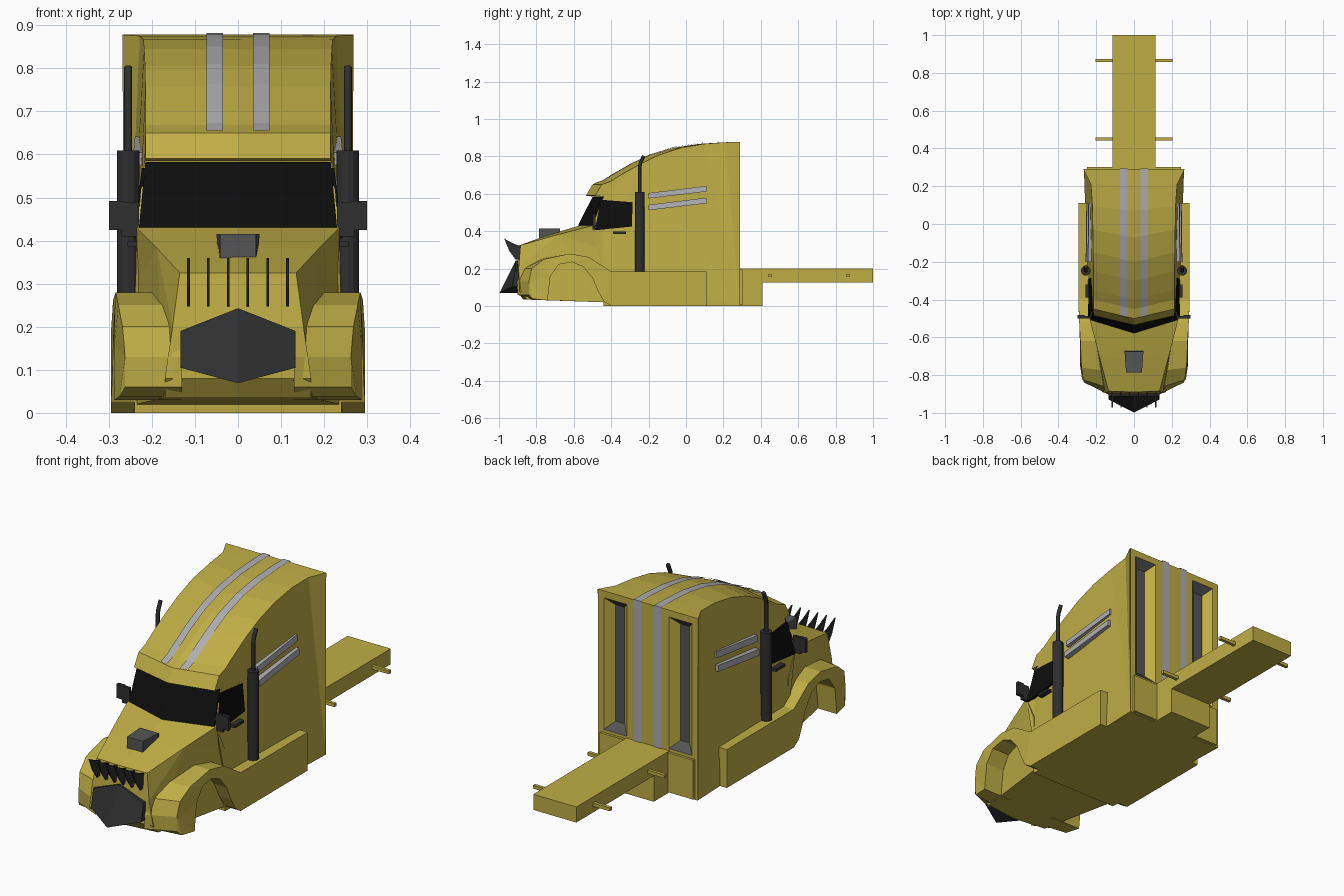
import bpy, bmesh
from mathutils import Vector

if "Cube" in bpy.data.objects:
    bpy.data.objects.remove(bpy.data.objects["Cube"])


def material(name, rgb):
    m = bpy.data.materials.new(name)
    m.diffuse_color = (*rgb, 1)
    m.use_nodes = True
    m.node_tree.nodes["Principled BSDF"].inputs["Base Color"].default_value = m.diffuse_color
    return m


YELLOW = material("yellow_paint", (0.52, 0.42, 0.06))
DARK = material("dark_metal", (0.028, 0.028, 0.028))
GLASS = material("black_glass", (0.004, 0.004, 0.004))
SILVER = material("silver_stripe", (0.42, 0.42, 0.44))
GREY = material("grey_metal", (0.09, 0.09, 0.09))


def mesh(name, verts, faces, mat, recalc=True):
    bm = bmesh.new()
    vs = [bm.verts.new(v) for v in verts]
    for f in faces:
        bm.faces.new([vs[i] for i in f])
    if recalc:
        bmesh.ops.recalc_face_normals(bm, faces=bm.faces)
    bmesh.ops.triangulate(bm, faces=[f for f in bm.faces if len(f.verts) > 4])
    return finish(name, bm, mat)


def finish(name, bm, *mats):
    me = bpy.data.meshes.new(name)
    bm.to_mesh(me)
    bm.free()
    for m in mats:
        me.materials.append(m)
    ob = bpy.data.objects.new(name, me)
    bpy.context.collection.objects.link(ob)
    return ob


def loft(name, prof, mat, skip=()):
    """Closed side profile of (y, z, half width, sweep back at the edges)."""
    n = len(prof)
    verts = [(s * w, y + abs(s) * d, z) for y, z, w, d in prof for s in (-1, 0, 1)]
    faces = []
    for i in range(n):
        if i not in skip:
            a, b = 3 * i, 3 * ((i + 1) % n)
            faces += [(a, a + 1, b + 1, b), (a + 1, a + 2, b + 2, b + 1)]
    faces += [range(0, 3 * n, 3), range(2, 3 * n, 3)]
    return mesh(name, verts, faces, mat)


def prism(name, inner, outer, mat):
    n = len(inner)
    faces = [(i, (i + 1) % n, n + (i + 1) % n, n + i) for i in range(n)]
    return mesh(name, inner + outer, faces + [range(n), range(n, 2 * n)], mat)


def side_plate(name, pts, x0, x1, mat, lean=0.0):
    """Slab with a (y, z) outline on both sides, leaning inward as z rises."""
    z0 = min(p[1] for p in pts)
    for tag, s in (("right", 1), ("left", -1)):
        prism(f"{name}_{tag}", [(s * x0, y, z) for y, z in pts],
              [(s * (x1 - lean * (z - z0)), y, z) for y, z in pts], mat)


def box(name, x, y, z, mat):
    c = [(x[0], y[0]), (x[1], y[0]), (x[1], y[1]), (x[0], y[1])]
    return prism(name, [(*p, z[0]) for p in c], [(*p, z[1]) for p in c], mat)


# Cab and sleeper: roof line, open back, then underside and windshield frame
roof = [(-.50, .65, .215, .05), (-.45, .668, .215, .05), (-.40, .70, .215, .05),
        (-.30, .757, .215, .05), (-.20, .805, .216, .05), (-.07, .845, .218, .04),
        (.07, .867, .22, .025), (.20, .875, .228, .01), (.29, .878, .268, 0)]
cab = [(-.535, .59, .215, .05)] + roof + [
    (.29, 0, .265, 0), (-.44, 0, .24, 0), (-.45, .2, .24, 0),
    (-.57, .43, .235, .07), (-.49, .585, .217, .05)]
loft("cab", cab, YELLOW, skip=(9,))
loft("windshield", [(-.578, .43, .23, .07), (-.50, .583, .215, .05),
                    (-.47, .583, .21, .05), (-.55, .43, .225, .07)], GLASS)

# Hood with nose and bumper
loft("hood", [(-.57, .43, .236, .07), (-.73, .382, .188, .045), (-.89, .325, .135, .005),
              (-.905, .2, .152, .01), (-.905, .08, .17, .015), (-.87, .035, .17, .02),
              (-.44, .02, .235, 0), (-.44, .3, .238, 0)], YELLOW)

# Front fenders with wheel arch: (y, z, outer x, outer edge sweep)
fender = [(-.90, .06, .262, .06), (-.905, .13, .262, .065), (-.87, .20, .268, .045),
          (-.78, .25, .278, .02), (-.62, .28, .284, 0), (-.52, .262, .29, 0),
          (-.40, .185, .295, 0), (-.40, 0, .295, 0), (-.44, .025, .295, 0),
          (-.47, .08, .292, 0), (-.50, .15, .29, 0), (-.55, .21, .288, 0),
          (-.61, .235, .287, 0), (-.68, .222, .287, 0), (-.725, .16, .287, 0),
          (-.74, .03, .287, 0), (-.84, .038, .275, .02)]
for tag, s in (("right", 1), ("left", -1)):
    prism("fender_" + tag, [(s * .13, y, z) for y, z, x, d in fender],
          [(s * x, y + d, z) for y, z, x, d in fender], YELLOW)

# Side skirts
side_plate("side_skirt", [(-.40, 0), (.11, 0), (.11, .185), (-.40, .185)], .2, .295, YELLOW)

# Back wall with two sloped recesses
bm = bmesh.new()
xs, zs = (-.266, -.235, -.112, .112, .235, .266), (0, .21, .845, .878)
grid = [[bm.verts.new((x, .29, z)) for x in xs] for z in zs]
cells = {}
for j in range(3):
    for i in range(5):
        cells[i, j] = bm.faces.new((grid[j][i], grid[j + 1][i],
                                    grid[j + 1][i + 1], grid[j][i + 1]))
bm.normal_update()
pockets = [cells[1, 1], cells[3, 1]]
rim = bmesh.ops.inset_individual(bm, faces=pockets, thickness=.052, depth=-.035)["faces"]
bm.normal_update()
for f in rim + pockets:
    f.material_index = int(abs(f.normal.z) > .3 or f in pockets)
finish("back_wall", bm, YELLOW, GREY)

# Rear chassis
box("rear_sill", (-.25, .25), (.27, .302), (.005, .195), YELLOW)
box("hitch_block", (-.115, .115), (.29, .41), (0, .13), YELLOW)
box("frame_beam", (-.115, .115), (.29, 1), (.125, .2), YELLOW)
for i, y in enumerate((.45, .865)):
    box(f"axle_peg_{i}", (-.205, .205), (y - .008, y + .008), (.155, .171), YELLOW)

# Silver stripes over the roof and down the back
for tag, s in (("right", 1), ("left", -1)):
    path = []
    for y, z, w, d in roof:
        path.append([(s * x, y + d * x / w - .002, z + .005) for x in (.035, .073)])
    path[-1] = [(s * x, .294, .882) for x in (.035, .073)]
    path.append([(s * x, .294, .2) for x in (.035, .073)])
    mesh("roof_stripe_" + tag, [v for p in path for v in p],
         [(2 * i, 2 * i + 1, 2 * i + 3, 2 * i + 2) for i in range(len(path) - 1)], SILVER)

# Slanted side stripes
for i, z in enumerate((.512, .575)):
    side_plate(f"side_stripe_{i}", [(-.2, z), (.11, z + .037), (.11, z + .067), (-.2, z + .029)],
               .2, .256 - .01 * i, SILVER, .1)

# Side windows, door handles, mirrors
side_plate("side_window", [(-.488, .405), (-.455, .568), (-.285, .555), (-.29, .425)],
           .2, .243, GLASS, .12)
side_plate("door_handle", [(-.39, .385), (-.32, .385), (-.32, .398), (-.39, .398)], .22, .257, DARK)
side_plate("mirror_arm", [(-.5, .41), (-.487, .41), (-.487, .49), (-.5, .49)], .23, .27, DARK)
side_plate("mirror", [(-.5, .425), (-.483, .425), (-.483, .492), (-.5, .492)], .262, .299, DARK)

# Exhaust stacks: muffler and bent pipe
for tag, s in (("right", 1), ("left", -1)):
    bpy.ops.mesh.primitive_cylinder_add(vertices=12, radius=.026, depth=.425,
                                        location=(s * .255, -.248, .397))
    bpy.context.object.name = "muffler_" + tag
    bpy.context.object.data.materials.append(DARK)
    cu = bpy.data.curves.new("exhaust_pipe_" + tag, "CURVE")
    cu.dimensions = "3D"
    cu.bevel_depth, cu.bevel_resolution, cu.use_fill_caps = .0095, 2, True
    sp = cu.splines.new("POLY")
    sp.points.add(3)
    for p, (y, z) in zip(sp.points, ((-.248, .6), (-.248, .74), (-.243, .765), (-.226, .803))):
        p.co = (s * .255, y, z, 1)
    cu.materials.append(DARK)
    bpy.context.collection.objects.link(bpy.data.objects.new(cu.name, cu))

# Hood scoop
prism("hood_scoop", [(-.042, -.785, .36), (.042, -.785, .36), (.047, -.67, .37), (-.047, -.67, .37)],
      [(-.042, -.785, .415), (.042, -.785, .415), (.05, -.675, .415), (-.05, -.675, .415)], GREY)

# Plough shaped grille guard
front = [(0, -.91, .243), (.134, -.912, .19), (.134, -.93, .105),
         (0, -.998, .069), (-.134, -.93, .105), (-.134, -.912, .19)]
back = [(x, -.89, z) for x, y, z in front]
n = 6
mesh("plough_guard", front + back,
     [(i, (i + 1) % n, n + (i + 1) % n, n + i) for i in range(n)]
     + [(0, 1, 2, 3), (0, 3, 4, 5), range(n, 2 * n)], DARK)

# Row of spikes on the nose
for i in range(6):
    x = -.115 + .046 * i
    blade = [(-.885, .32), (-.925, .335), (-.972, .36), (-.945, .295), (-.91, .247), (-.89, .25)]
    prism(f"spike_{i}", [(x - .003, y, z) for y, z in blade],
          [(x + .003, y, z) for y, z in blade], DARK)
